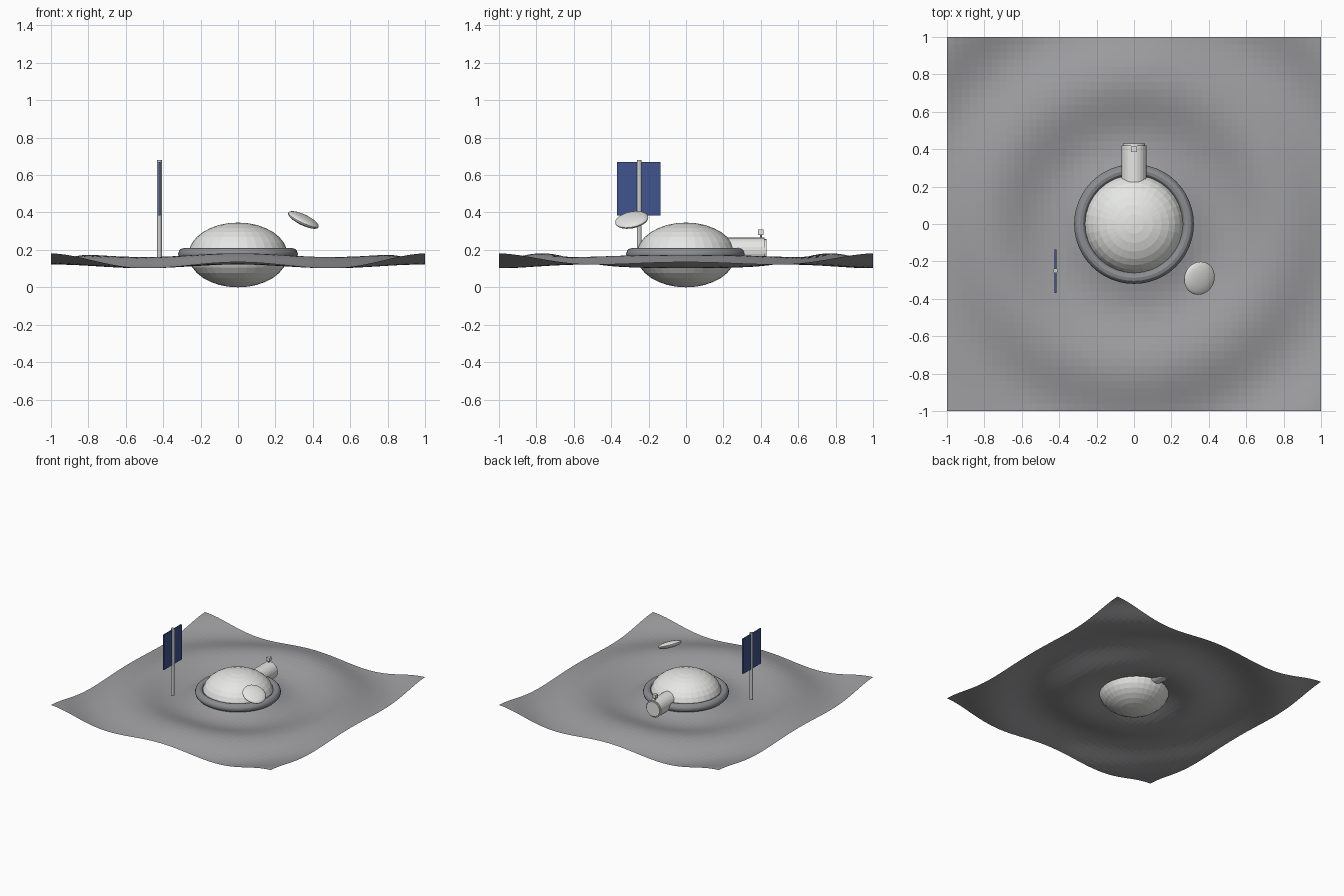
import bpy, bmesh, math
from mathutils import Matrix, Vector

if "Cube" in bpy.data.objects:
    bpy.data.objects.remove(bpy.data.objects["Cube"], do_unlink=True)


def material(name, rgb):
    mat = bpy.data.materials.new(name)
    mat.use_nodes = True
    mat.diffuse_color = (*rgb, 1)
    mat.node_tree.nodes["Principled BSDF"].inputs["Base Color"].default_value = (*rgb, 1)
    return mat


soil = material("grey soil", (0.34, 0.34, 0.355))
white = material("shell white", (0.82, 0.83, 0.80))
rim = material("dark rim grey", (0.26, 0.27, 0.29))
metal = material("light metal", (0.60, 0.61, 0.60))
blue = material("panel blue", (0.05, 0.09, 0.27))


def finish(obj, name, mat):
    obj.name = obj.data.name = name
    obj.data.materials.append(mat)
    return obj


def ellipsoid(name, mat, centre, radii, turn=(0, 0, 0)):
    bpy.ops.mesh.primitive_uv_sphere_add(segments=32, ring_count=16, location=centre, rotation=turn)
    bpy.context.object.scale = radii
    return finish(bpy.context.object, name, mat)


def tube(name, mat, centre, radius, length, turn=(0, 0, 0), sides=24):
    bpy.ops.mesh.primitive_cylinder_add(vertices=sides, radius=radius, depth=length,
                                        location=centre, rotation=turn)
    return finish(bpy.context.object, name, mat)


def box(name, mat, centre, size):
    bpy.ops.mesh.primitive_cube_add(size=1, location=centre)
    bpy.context.object.scale = size
    return finish(bpy.context.object, name, mat)


# Rippled ground sheet: ring waves plus a gentle swell across x
bpy.ops.mesh.primitive_grid_add(x_subdivisions=50, y_subdivisions=50, size=2)
ground = finish(bpy.context.object, "ground", soil)
for v in ground.data.vertices:
    r = math.hypot(v.co.x, v.co.y)
    v.co.z = 0.142 + 0.03 * math.cos(9.52 * (r - 0.77)) + 0.01 * math.cos(math.tau * v.co.x)

# Habitat dome with its base ring
ellipsoid("dome", white, (0, 0, 0.173), (0.265, 0.265, 0.173))
bpy.ops.mesh.primitive_torus_add(major_radius=0.288, minor_radius=0.032, major_segments=48,
                                 minor_segments=12, location=(0, 0, 0.178))
finish(bpy.context.object, "base_ring", rim)
bpy.ops.object.shade_smooth_by_angle()

# Entrance tunnel at the back, its hatch and a small beacon
along_y = (math.pi / 2, 0, 0)
tube("tunnel", white, (0, 0.32, 0.197), 0.068, 0.20, along_y)
tube("hatch", white, (0, 0.424, 0.197), 0.06, 0.012, along_y)
tube("beacon_post", metal, (0, 0.40, 0.272), 0.005, 0.03, sides=8)
box("beacon", white, (0, 0.40, 0.295), (0.03, 0.03, 0.028))

# Solar panel on a mast
tube("mast", metal, (-0.42, -0.25, 0.405), 0.013, 0.55, sides=12)
box("solar_panel", blue, (-0.42, -0.253, 0.527), (0.01, 0.232, 0.287))

# Tilted lens-shaped dish
ellipsoid("dish", white, (0.35, -0.29, 0.36), (0.09, 0.09, 0.025), (0.18, 0.45, 0))
